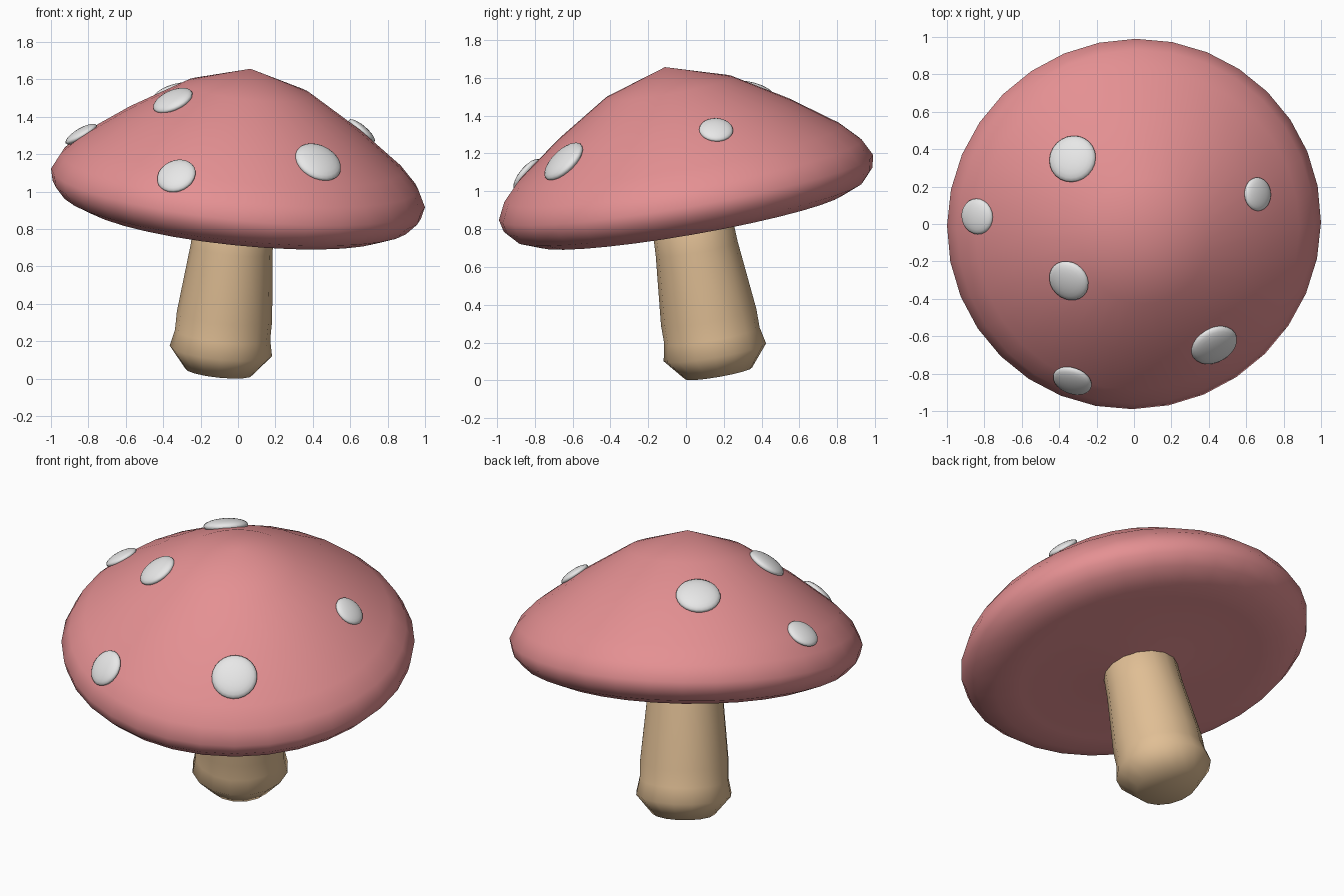
import bpy, bmesh, math
from mathutils import Vector, Matrix
from mathutils.bvhtree import BVHTree

if "Cube" in bpy.data.objects:
    bpy.data.objects.remove(bpy.data.objects["Cube"])

# Whole mushroom leans: shared axis through the rim centre
AXIS = Vector((0.105, -0.175, 1)).normalized()
TILT = Vector((0, 0, 1)).rotation_difference(AXIS).to_matrix().to_4x4()
FRAME = Matrix.Translation((0, 0, 1.02)) @ TILT


def material(name, rgb):
    m = bpy.data.materials.new(name)
    m.diffuse_color = (*rgb, 1)
    m.use_nodes = True
    m.node_tree.nodes["Principled BSDF"].inputs["Base Color"].default_value = m.diffuse_color
    return m


def finish(name, bm, mat):
    bmesh.ops.recalc_face_normals(bm, faces=bm.faces[:])
    for f in bm.faces:
        f.smooth = True
    me = bpy.data.meshes.new(name)
    bm.to_mesh(me)
    me.materials.append(mat)
    ob = bpy.data.objects.new(name, me)
    bpy.context.collection.objects.link(ob)
    return ob


def lathe(profile, sides):
    """Revolve (radius, height) points; radius 0 makes a pole."""
    bm = bmesh.new()
    rings = []
    for r, h in profile:
        n = 1 if r == 0 else sides
        rings.append([bm.verts.new((r * math.cos(2 * math.pi * i / sides),
                                    r * math.sin(2 * math.pi * i / sides), h))
                      for i in range(n)])
    for a, b in zip(rings, rings[1:]):
        for i in range(sides):
            j = (i + 1) % sides
            quad = [a[i % len(a)], a[j % len(a)], b[j % len(b)], b[i % len(b)]]
            bm.faces.new(list(dict.fromkeys(quad)))
    bm.transform(FRAME)
    return bm


pink = material("cap pink", (0.78, 0.28, 0.29))
tan = material("stem tan", (0.75, 0.52, 0.30))
white = material("spot white", (0.80, 0.80, 0.80))

# Cap: domed top, rounded rim, shallow underside
cap = lathe([(0, 0.65), (0.34, 0.54), (0.63, 0.36), (0.87, 0.183), (0.96, 0.09),
             (1.005, 0), (0.99, -0.065), (0.935, -0.125), (0.83, -0.167),
             (0.70, -0.18), (0.45, -0.155), (0.2, -0.21), (0, -0.21)], 32)
bmesh.ops.recalc_face_normals(cap, faces=cap.faces[:])
surface = BVHTree.FromBMesh(cap)
finish("cap", cap, pink)

# Stem: slightly flared, shallow groove above a chamfered foot
stem = lathe([(0, 0.1), (0.2, 0.1), (0.22, -0.33), (0.256, -0.70), (0.256, -0.80),
              (0.275, -0.89), (0.18, -1.004), (0, -1.004)], 16)
finish("stem", stem, tan)

# Spots: flattened balls lying on the cap (position, radius)
spots = [((-0.34, 0.36, 1.57), 0.128), ((-0.84, 0.04, 1.31), 0.096),
         ((-0.35, -0.305, 1.49), 0.113), ((-0.33, -0.84, 1.085), 0.107),
         ((0.43, -0.65, 1.16), 0.13), ((0.67, 0.16, 1.335), 0.09)]
for k, (pos, rad) in enumerate(spots, 1):
    loc, normal, _, _ = surface.find_nearest(Vector(pos))
    turn = Vector((0, 0, 1)).rotation_difference(normal).to_matrix().to_4x4()
    bm = bmesh.new()
    bmesh.ops.create_uvsphere(bm, u_segments=24, v_segments=12, radius=1)
    bm.transform(Matrix.Translation(loc + normal * 0.005) @ turn
                 @ Matrix.Diagonal((rad, rad, rad * 0.32, 1)))
    finish(f"spot_{k}", bm, white)
